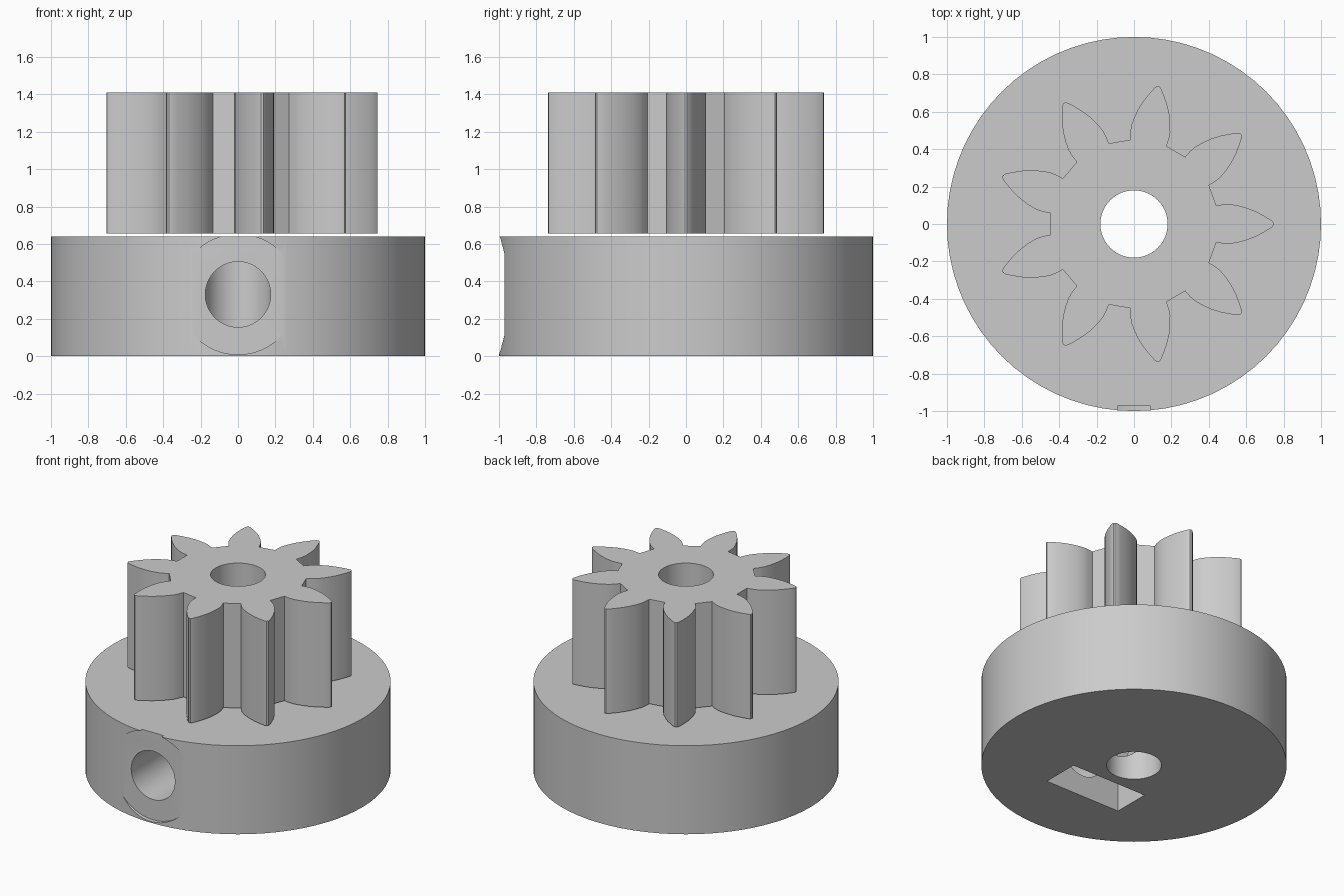
import bpy, bmesh
from math import cos, sin, pi, radians

if "Cube" in bpy.data.objects:
    bpy.data.objects.remove(bpy.data.objects["Cube"])

BASE_TOP = 0.64
GEAR_BOTTOM, GEAR_TOP = 0.655, 1.41
BORE_R = 0.18
SCREW_Z = 0.33
NUT_Y, NUT_DEPTH, NUT_HALF = -0.39, 0.27, 0.303
TEETH = 9

grey = bpy.data.materials.new("plain_grey")
grey.use_nodes = True
colour = (0.6, 0.6, 0.6, 1)
grey.diffuse_color = colour
grey.node_tree.nodes["Principled BSDF"].inputs["Base Color"].default_value = colour


def prism(name, outline, bottom, top):
    """Solid made by extruding a closed xy outline from bottom to top."""
    bm = bmesh.new()
    face = bm.faces.new([bm.verts.new((x, y, bottom)) for x, y in outline])
    side = bmesh.ops.extrude_face_region(bm, geom=[face])
    moved = [v for v in side["geom"] if isinstance(v, bmesh.types.BMVert)]
    bmesh.ops.translate(bm, verts=moved, vec=(0, 0, top - bottom))
    bmesh.ops.recalc_face_normals(bm, faces=bm.faces)
    mesh = bpy.data.meshes.new(name)
    bm.to_mesh(mesh)
    bm.free()
    obj = bpy.data.objects.new(name, mesh)
    bpy.context.collection.objects.link(obj)
    mesh.materials.append(grey)
    return obj


def circle(radius, sides):
    return [(radius * cos(2 * pi * i / sides), radius * sin(2 * pi * i / sides))
            for i in range(sides)]


def along_y(name, radius, sides, y_front, y_back):
    """Prism lying along y at the height of the screw."""
    obj = prism(name, circle(radius, sides), -y_back, -y_front)
    obj.rotation_euler.x = radians(90)
    obj.location.z = SCREW_Z
    return obj


def cut(obj, cutter):
    cutter.hide_render = True
    mod = obj.modifiers.new("cut", "BOOLEAN")
    mod.operation = "DIFFERENCE"
    mod.solver = "EXACT"
    mod.object = cutter
    bpy.context.view_layer.objects.active = obj
    bpy.ops.object.modifier_apply(modifier=mod.name)
    bpy.data.objects.remove(cutter)


def smooth(obj):
    bpy.ops.object.select_all(action="DESELECT")
    obj.select_set(True)
    bpy.context.view_layer.objects.active = obj
    bpy.ops.object.shade_smooth_by_angle(angle=radians(25))


# Round hub with shaft bore
hub = prism("hub", circle(1, 72), 0, BASE_TOP)
cut(hub, prism("bore_cutter", circle(BORE_R, 48), -0.1, 2))

# Shallow flat seat and set-screw hole in the front
cut(hub, along_y("seat_cutter", 0.3215, 48, -1.2, -0.97))
cut(hub, along_y("screw_cutter", 0.175, 40, -1.2, -0.05))

# Captive nut pocket: entrance slot from below and hexagonal seat
y0, y1 = NUT_Y - NUT_DEPTH / 2, NUT_Y + NUT_DEPTH / 2
slot = [(-NUT_HALF, y0), (NUT_HALF, y0), (NUT_HALF, y1), (-NUT_HALF, y1)]
cut(hub, prism("slot_cutter", slot, -0.1, SCREW_Z))
cut(hub, along_y("nut_cutter", NUT_HALF / cos(pi / 6), 6, y0, y1))
smooth(hub)

# Toothed gear: half a tooth as (radius, half width), mirrored and repeated
half = [(0.440, 0.099), (0.480, 0.105), (0.515, 0.106), (0.560, 0.098),
        (0.610, 0.084), (0.658, 0.064), (0.705, 0.038), (0.738, 0.017),
        (0.747, 0.006)]
tooth = [(r, -w) for r, w in half] + [(r, w) for r, w in reversed(half)]
outline = []
for i in range(TEETH):
    a = 2 * pi * i / TEETH
    outline += [(r * cos(a) - w * sin(a), r * sin(a) + w * cos(a)) for r, w in tooth]
gear = prism("gear", outline, GEAR_BOTTOM, GEAR_TOP)
cut(gear, prism("bore_cutter", circle(BORE_R, 48), -0.1, 2))
smooth(gear)
